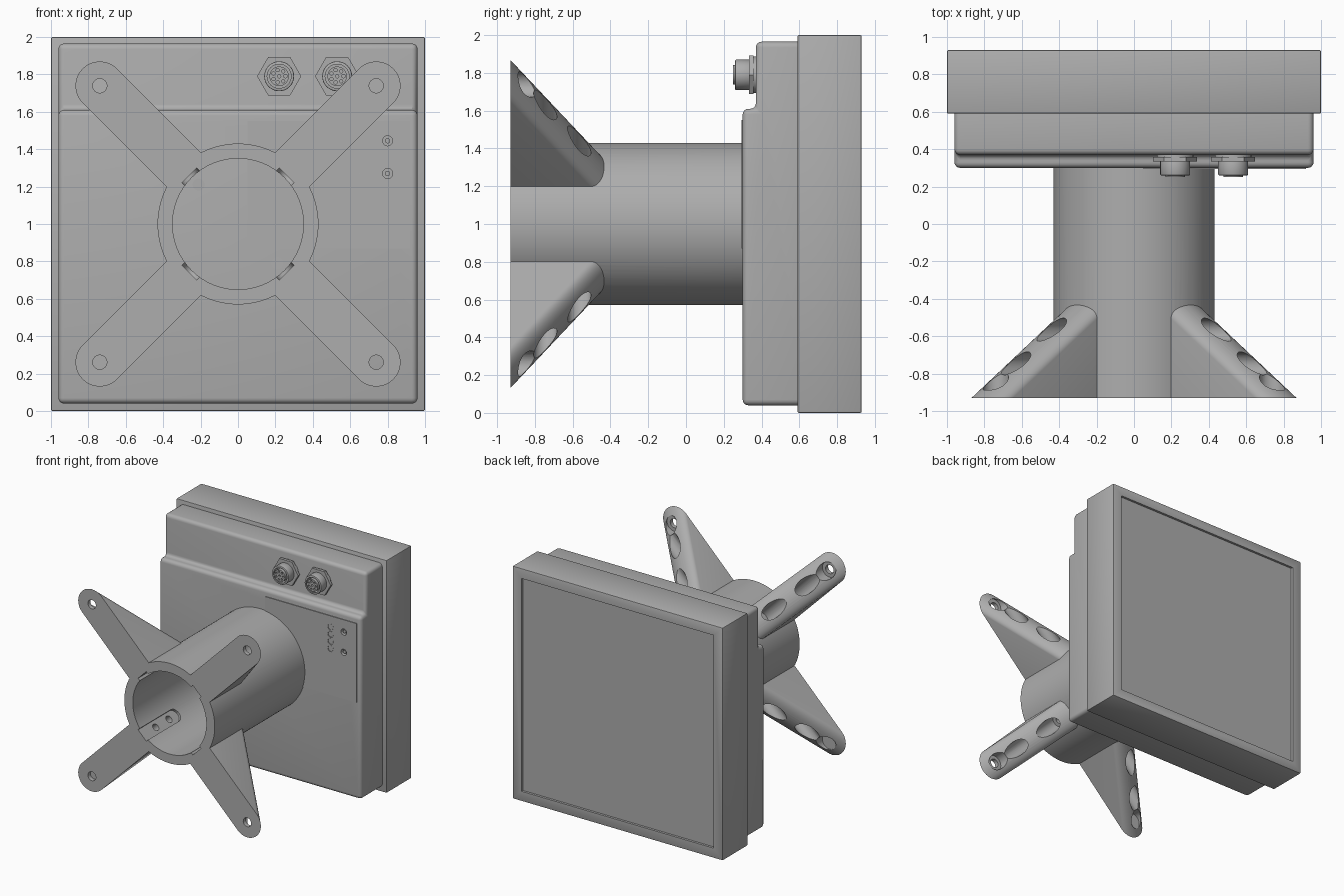
import bpy, bmesh, math
from mathutils import Vector

if "Cube" in bpy.data.objects:
    bpy.data.objects.remove(bpy.data.objects["Cube"])

grey = bpy.data.materials.new("light_grey")
grey.use_nodes = True
colour = (0.42, 0.42, 0.42, 1)
grey.diffuse_color = colour
grey.node_tree.nodes["Principled BSDF"].inputs["Base Color"].default_value = colour

FRONT, FACE, UPPER_FACE, SEAM, BACK = -0.93, 0.30, 0.37, 0.59, 0.93


def make(name, bm):
    bmesh.ops.recalc_face_normals(bm, faces=bm.faces)
    mesh = bpy.data.meshes.new(name)
    bm.to_mesh(mesh)
    bm.free()
    mesh.materials.append(grey)
    obj = bpy.data.objects.new(name, mesh)
    bpy.context.collection.objects.link(obj)
    return obj


def loft(name, first, second):
    """Solid between two matching loops of points."""
    bm = bmesh.new()
    a = [bm.verts.new(p) for p in first]
    b = [bm.verts.new(p) for p in second]
    bm.faces.new(a)
    bm.faces.new(b)
    for i in range(len(a)):
        j = (i + 1) % len(a)
        bm.faces.new((a[i], a[j], b[j], b[i]))
    return make(name, bm)


def rod(name, r, start, end, sides=32):
    start, end = Vector(start), Vector(end)
    q = (end - start).to_track_quat("Z", "Y")
    ring = [q @ Vector((r * math.cos(k * math.tau / sides), r * math.sin(k * math.tau / sides), 0))
            for k in range(sides)]
    return loft(name, [start + p for p in ring], [end + p for p in ring])


def box(name, x0, x1, y0, y1, z0, z1):
    def rect(y):
        return [(x0, y, z0), (x1, y, z0), (x1, y, z1), (x0, y, z1)]
    return loft(name, rect(y0), rect(y1))


def apply(obj, mod):
    bpy.ops.object.select_all(action="DESELECT")
    obj.select_set(True)
    bpy.context.view_layer.objects.active = obj
    bpy.ops.object.modifier_apply(modifier=mod.name)


def boolean(obj, tool, op="DIFFERENCE"):
    mod = obj.modifiers.new("cut", "BOOLEAN")
    mod.operation, mod.solver, mod.object = op, "EXACT", tool
    apply(obj, mod)
    bpy.data.objects.remove(tool)


def bevel(obj, width, segments):
    mod = obj.modifiers.new("round", "BEVEL")
    mod.width, mod.segments = width, segments
    mod.limit_method, mod.angle_limit = "ANGLE", math.radians(40)
    apply(obj, mod)


# Rear housing with a recessed panel on its back
rear = box("rear_housing", -1, 1, SEAM, BACK, 0, 2)
bevel(rear, 0.008, 2)
boolean(rear, box("cutter", -0.915, 0.915, BACK - 0.02, 1, 0.085, 1.915))

# Stepped front housing, extruded across the width
profile = [(FACE, 0.04), (FACE, 1.61), (UPPER_FACE, 1.61), (UPPER_FACE, 1.965),
           (0.65, 1.965), (0.65, 0.04)]
front = loft("front_housing", [(-0.96, y, z) for y, z in profile],
             [(0.96, y, z) for y, z in profile])
bevel(front, 0.03, 4)

# Control plate with indicator holes and button wells
plate = box("control_plate", 0.05, 0.92, FACE - 0.006, FACE + 0.004, 0.87, 1.55)
lights = [(0.675, z) for z in (1.455, 1.393, 1.332, 1.27)]
buttons = [(0.80, 1.445), (0.80, 1.27)]
for x, z in lights + buttons:
    boolean(plate, rod("cutter", 0.027, (x, 0.2, z), (x, 0.5, z), 20))
for x, z in buttons:
    boolean(front, rod("cutter", 0.027, (x, 0.2, z), (x, FACE + 0.03, z), 20))
    rod("button", 0.014, (x, FACE + 0.004, z), (x, FACE + 0.04, z), 16)
for x, z in lights:
    rod("indicator_light", 0.024, (x, FACE - 0.003, z), (x, FACE + 0.01, z), 20)

# Mounting tube, blended with four sloping arms
ANGLES = [math.radians(45 + 90 * k) for k in range(4)]


def polar(a, r, t, y):
    """Point at radius r and sideways offset t around the tube axis."""
    c, s = math.cos(a), math.sin(a)
    return Vector((r * c - t * s, y, 1 + r * s + t * c))


def arm_outline(a, y, half=0.13, steps=20):
    centre = 1.045 - 1.5 * (y - FRONT)
    pts = [polar(a, 0.2, -half, y)]
    for k in range(steps + 1):
        b = -math.pi / 2 + math.pi * k / steps
        pts.append(polar(a, centre + half * math.cos(b), half * math.sin(b), y))
    return pts + [polar(a, 0.2, half, y)]


mount = rod("mounting_tube_and_arms", 0.43, (0, -1, 1), (0, FACE + 0.01, 1), 96)
for a in ANGLES:
    boolean(mount, loft("arm", arm_outline(a, -1), arm_outline(a, -0.40)), "UNION")
boolean(mount, box("cutter", -2, 2, -2, FRONT, -1, 3))
boolean(mount, rod("cutter", 0.35, (0, -1.2, 1), (0, 0.5, 1), 96))

for a in ANGLES:
    # Round-ended groove inside the tube
    def slot(r):
        end = [(0.055 * math.cos(math.pi * k / 12), -0.505 + 0.055 * math.sin(math.pi * k / 12))
               for k in range(13)]
        return [polar(a, r, t, y) for t, y in [(-0.055, -1.1), (0.055, -1.1)] + end]
    boolean(mount, loft("cutter", slot(0.25), slot(0.368)))
    # Radial screw holes with wide wells opening on the slope
    for y in (-0.745, -0.565):
        boolean(mount, rod("cutter", 0.03, polar(a, 0.25, 0, y), polar(a, 1.4, 0, y)))
        boolean(mount, rod("cutter", 0.062, polar(a, 0.46, 0, y), polar(a, 1.4, 0, y)))
    # Fixing hole at the tip
    boolean(mount, rod("cutter", 0.038, polar(a, 1.045, 0, -1.1), polar(a, 1.045, 0, -0.3)))
    boolean(mount, rod("cutter", 0.068, polar(a, 1.045, 0, FRONT + 0.035),
                       polar(a, 1.045, 0, -0.3)))
    # Screw head at the bottom of the tube
    rod("tube_screw", 0.032, polar(a, 0.298, 0, FACE - 0.008), polar(a, 0.298, 0, FACE + 0.01), 24)

# Two round sockets on the upper step
for x in (0.22, 0.53):
    z = 1.79

    def disc(name, r, y0, y1, sides=32):
        return rod(name, r, (x, y0, z), (x, y1, z), sides)
    disc("socket_washer", 0.097, 0.35, UPPER_FACE + 0.01)
    disc("socket_nut", 0.118, 0.333, 0.357, 6)
    barrel = disc("socket_barrel", 0.08, 0.26, 0.34)
    bevel(barrel, 0.005, 2)
    boolean(barrel, disc("cutter", 0.064, 0.2, 0.31))
    core = disc("socket_core", 0.052, 0.25, 0.32)
    pins = [(0, 0)] + [(0.034 * math.cos(k * math.tau / 7), 0.034 * math.sin(k * math.tau / 7))
                       for k in range(7)]
    for dx, dz in pins:
        boolean(core, rod("cutter", 0.009, (x + dx, 0.2, z + dz), (x + dx, 0.28, z + dz), 12))

# Smooth the round parts and keep edges crisp
for obj in bpy.context.scene.objects:
    if obj.type == "MESH":
        bpy.ops.object.select_all(action="DESELECT")
        obj.select_set(True)
        bpy.context.view_layer.objects.active = obj
        bpy.ops.object.shade_smooth_by_angle(angle=math.radians(30))
